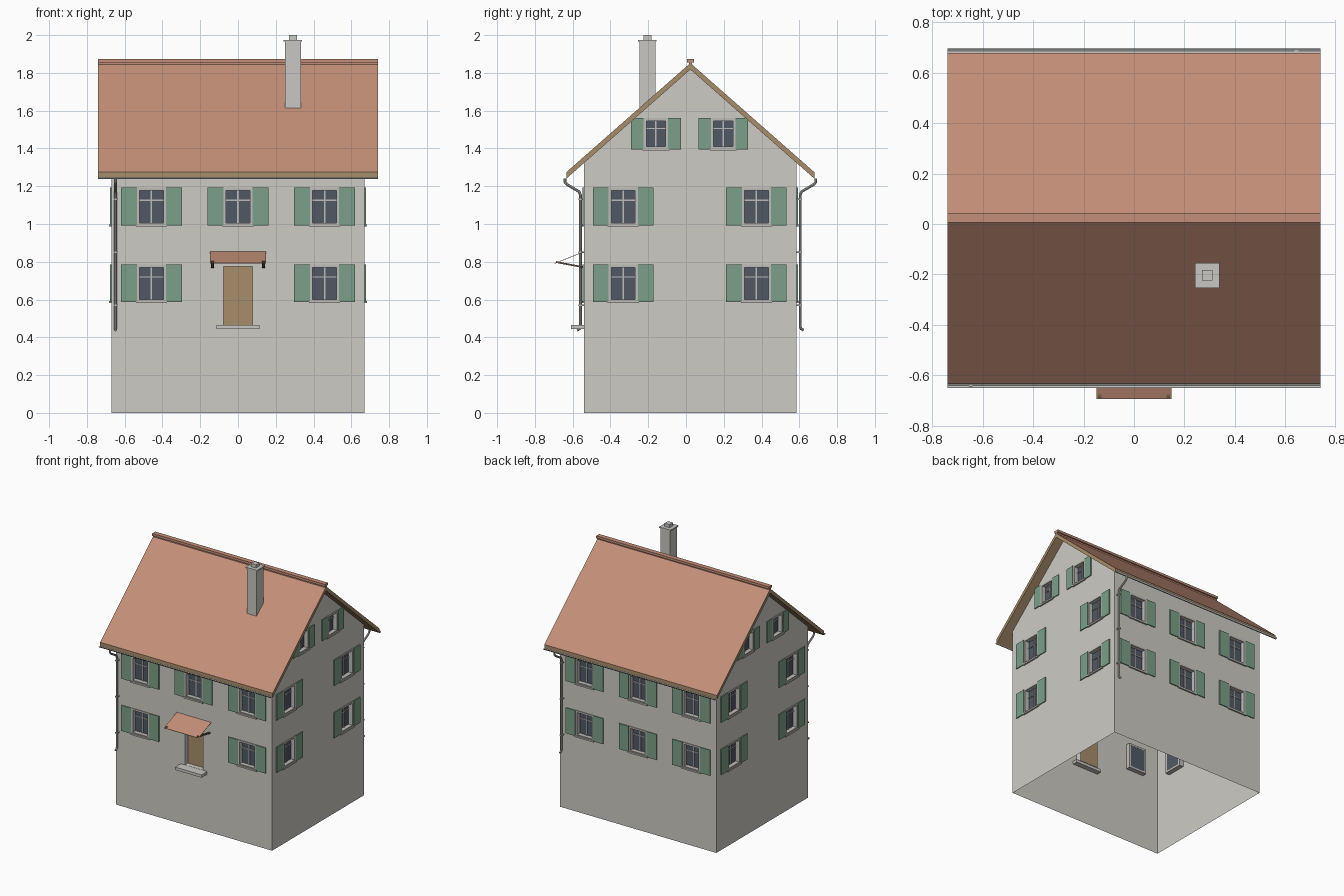
import bpy, bmesh, math
from mathutils import Matrix, Vector

if "Cube" in bpy.data.objects:
    bpy.data.objects.remove(bpy.data.objects["Cube"])

C = 0.023                 # y of the ridge line
HX, HY = 0.67, 0.562      # half size of the walls
SLOPE, APEX, EAVE = 0.88, 1.852, 0.656


def mat(name, r, g, b):
    m = bpy.data.materials.new(name)
    lin = [((c / 255 + 0.055) / 1.055) ** 2.4 for c in (r, g, b)]
    m.diffuse_color = (*lin, 1)
    m.use_nodes = True
    m.node_tree.nodes["Principled BSDF"].inputs["Base Color"].default_value = m.diffuse_color
    return m


WALL = mat("plaster", 205, 203, 196)
TILE = mat("roof tile", 196, 143, 120)
WOOD = mat("wood", 168, 141, 107)
SHUT = mat("shutter green", 124, 159, 136)
GLASS = mat("window glass", 80, 89, 101)
FRAME = mat("window frame", 192, 190, 185)
METAL = mat("metal", 190, 190, 186)
STONE = mat("stone", 200, 199, 194)
DARK = mat("dark wood", 105, 84, 62)


def finish(bm, name, mats, matrix=None):
    me = bpy.data.meshes.new(name)
    bm.to_mesh(me)
    bm.free()
    if matrix:
        me.transform(matrix)
    for m in mats:
        me.materials.append(m)
    ob = bpy.data.objects.new(name, me)
    bpy.context.collection.objects.link(ob)
    return ob


def add_box(bm, x, y, z, mi=0):
    """Box from (min, max) ranges."""
    size = [b - a for a, b in (x, y, z)]
    mid = [(a + b) / 2 for a, b in (x, y, z)]
    m = Matrix.Translation(mid) @ Matrix.Diagonal((*size, 1))
    for v in bmesh.ops.create_cube(bm, size=1, matrix=m)["verts"]:
        for f in v.link_faces:
            f.material_index = mi


def boxes(name, m, *ranges, matrix=None):
    bm = bmesh.new()
    for r in ranges:
        add_box(bm, *r)
    return finish(bm, name, [m], matrix)


def prism(name, mats, profile, x0, x1, closed=True):
    """Extrude a (y, z) profile along x."""
    bm = bmesh.new()
    a = [bm.verts.new((x0, y, z)) for y, z in profile]
    b = [bm.verts.new((x1, y, z)) for y, z in profile]
    n = len(profile)
    for i in range(n if closed else n - 1):
        j = (i + 1) % n
        bm.faces.new((a[i], a[j], b[j], b[i]))
    if closed:
        bm.faces.new(a)
        bm.faces.new(b)
    bmesh.ops.recalc_face_normals(bm, faces=bm.faces)
    return finish(bm, name, mats)


# Wall sheet with openings cut out (local x along wall, -y outwards)
def wall(name, outline, holes, matrix):
    bm = bmesh.new()
    bm.faces.new([bm.verts.new((x, 0, z)) for x, z in outline])
    cuts = {((x, 0, 0), (1, 0, 0)) for h in holes for x in h[:2]}
    cuts |= {((0, 0, z), (0, 0, 1)) for h in holes for z in h[2:]}
    for co, no in sorted(cuts):
        geom = bm.verts[:] + bm.edges[:] + bm.faces[:]
        bmesh.ops.bisect_plane(bm, geom=geom, plane_co=co, plane_no=no)
    gone = []
    for f in bm.faces:
        c = f.calc_center_median()
        if any(h[0] < c.x < h[1] and h[2] < c.z < h[3] for h in holes):
            gone.append(f)
    bmesh.ops.delete(bm, geom=gone, context='FACES')
    finish(bm, name, [WALL], matrix)


# Window: recessed glass, frame ring, glazing bars, sill and two shutters
def window(name, u, z0, z1, hw, sw, matrix):
    t, d = 0.014, 0.035
    zb = z0 + (z1 - z0) * 0.67
    bm = bmesh.new()
    for s in (-1, 1):
        add_box(bm, sorted((u + s * hw, u + s * (hw - t))), (-0.005, d), (z0, z1))
    add_box(bm, (u - hw, u + hw), (-0.005, d), (z1 - t, z1))
    add_box(bm, (u - hw, u + hw), (-0.005, d), (z0, z0 + t))
    add_box(bm, (u - hw - 0.006, u + hw + 0.006), (-0.012, 0), (z0 - 0.006, z0 + 0.006))
    add_box(bm, (u - 0.004, u + 0.004), (0.022, 0.03), (z0, z1))
    add_box(bm, (u - hw, u + hw), (0.022, 0.03), (zb - 0.003, zb + 0.003))
    add_box(bm, (u - hw + t, u + hw - t), (0.028, 0.034), (z0 + t, z1 - t), 1)
    finish(bm, name, [FRAME, GLASS], matrix)
    boxes(name + "_shutters", SHUT,
          *[(sorted((u + s * hw, u + s * (hw + sw))), (-0.008, -0.001), (z0, z1))
            for s in (-1, 1)], matrix=matrix)


# Four walls
def under(y):
    return APEX - 0.034 - SLOPE * abs(y)


eave_z = under(HY)
long_side = [(-HX, 0), (HX, 0), (HX, eave_z), (-HX, eave_z)]
gable = [(-HY, 0), (HY, 0), (HY, eave_z), (0, under(0)), (-HY, eave_z)]
LOW, UP, ATTIC = (0.587, 0.785), (0.992, 1.192), (1.395, 1.56)
DOOR = (-0.078, 0.078, 0.465, 0.775)
front = [(u, *UP, 0.077, 0.084) for u in (-0.458, 0, 0.458)]
front += [(u, *LOW, 0.077, 0.084) for u in (-0.458, 0.458)]
back = front + [(0, *LOW, 0.077, 0.084)]
side = [(u, *r, 0.077, 0.083) for r in (LOW, UP) for u in (-0.355, 0.35)]
side += [(u, *ATTIC, 0.065, 0.067) for u in (-0.182, 0.174)]
sides = {
    "front": ((0, C - HY, 0), 0, long_side, front),
    "back": ((0, C + HY, 0), math.pi, long_side, back),
    "right": ((HX, C, 0), math.pi / 2, gable, side),
    "left": ((-HX, C, 0), -math.pi / 2, gable, [(-w[0], *w[1:]) for w in side]),
}
for key, (pos, ang, outline, wins) in sides.items():
    M = Matrix.Translation(pos) @ Matrix.Rotation(ang, 4, 'Z')
    holes = [(u - hw, u + hw, z0, z1) for u, z0, z1, hw, sw in wins]
    wall(key + "_wall", outline, holes + ([DOOR] if key == "front" else []), M)
    for i, (u, z0, z1, hw, sw) in enumerate(wins):
        window(f"{key}_window_{i + 1}", u, z0, z1, hw, sw, M)

# Door, its reveal and the step
yf = C - HY
boxes("door", WOOD, (DOOR[:2], (yf + 0.035, yf + 0.045), DOOR[2:]))
boxes("door_reveal", WALL,
      *[((x - 0.001, x + 0.001), (yf, yf + 0.045), DOOR[2:]) for x in DOOR[:2]],
      *[(DOOR[:2], (yf, yf + 0.045), (z - 0.001, z + 0.001)) for z in DOOR[2:]])
boxes("door_step", STONE, ((-0.113, 0.113), (-0.608, yf + 0.04), (0.443, 0.465)))

# Door canopy: thin tiled panel on two struts
prism("canopy", [TILE], [(yf, 0.855), (-0.695, 0.793), (-0.695, 0.79), (yf, 0.852)],
      -0.148, 0.148)
for s in (-1, 1):
    prism("canopy_strut", [DARK],
          [(yf, 0.766), (yf, 0.775), (-0.688, 0.803), (-0.688, 0.794)],
          s * 0.135 - 0.007, s * 0.135 + 0.007)

# Roof: wooden slab with tiled upper faces
top = [(C - EAVE, APEX - SLOPE * EAVE), (C, APEX), (C + EAVE, APEX - SLOPE * EAVE)]
roof = prism("roof", [WOOD, TILE],
             top + [(y, z - 0.034) for y, z in reversed(top)], -0.74, 0.74)
for p in roof.data.polygons:
    p.material_index = 1 if p.normal.z > 0.3 else 0
boxes("ridge_cap", TILE, ((-0.74, 0.74), (C - 0.017, C + 0.02), (1.856, 1.874)),
      ((-0.74, 0.74), (C - 0.008, C + 0.008), (1.838, 1.858)))

# Chimney
cx, cy = 0.291, -0.204
boxes("chimney", STONE, *[((cx - r, cx + r), (cy - r, cy + r), z) for r, z in
      ((0.042, (1.6, 1.966)), (0.049, (1.966, 1.975)), (0.021, (1.975, 2.0)))])

# Gutters and downpipes
for name, s, px in (("front", -1, -0.648), ("back", 1, 0.645)):
    gy = C + s * 0.664
    arc = [(gy + 0.009 * math.cos(a), 1.25 + 0.011 * math.sin(a))
           for a in (math.pi * (1 + i / 6) for i in range(7))]
    prism(name + "_gutter", [METAL], arc, -0.74, 0.74, closed=False)
    py = C + s * (HY + 0.02)
    path = [(gy, 1.24), (gy, 1.222), (gy - s * 0.01, 1.21), (py + s * 0.008, 1.172),
            (py, 1.155), (py, 0.455), (py + s * 0.004, 0.446), (py + s * 0.018, 0.438)]
    cu = bpy.data.curves.new(name + "_downpipe", 'CURVE')
    cu.dimensions = '3D'
    cu.bevel_depth, cu.bevel_resolution, cu.use_fill_caps = 0.0075, 2, True
    sp = cu.splines.new('POLY')
    sp.points.add(len(path) - 1)
    for p, (y, z) in zip(sp.points, path):
        p.co = (px, y, z, 1)
    cu.materials.append(METAL)
    ob = bpy.data.objects.new(name + "_downpipe", cu)
    bpy.context.collection.objects.link(ob)
    bpy.ops.object.select_all(action='DESELECT')
    ob.select_set(True)
    bpy.context.view_layer.objects.active = ob
    bpy.ops.object.convert(target='MESH')
    bpy.ops.object.shade_smooth_by_angle()
    # Wall brackets
    boxes(name + "_pipe_brackets", METAL,
          *[((px - 0.009, px + 0.009), sorted((C + s * HY, py + s * 0.009)),
             (z - 0.004, z + 0.004)) for z in (0.57, 0.85, 1.13)])
